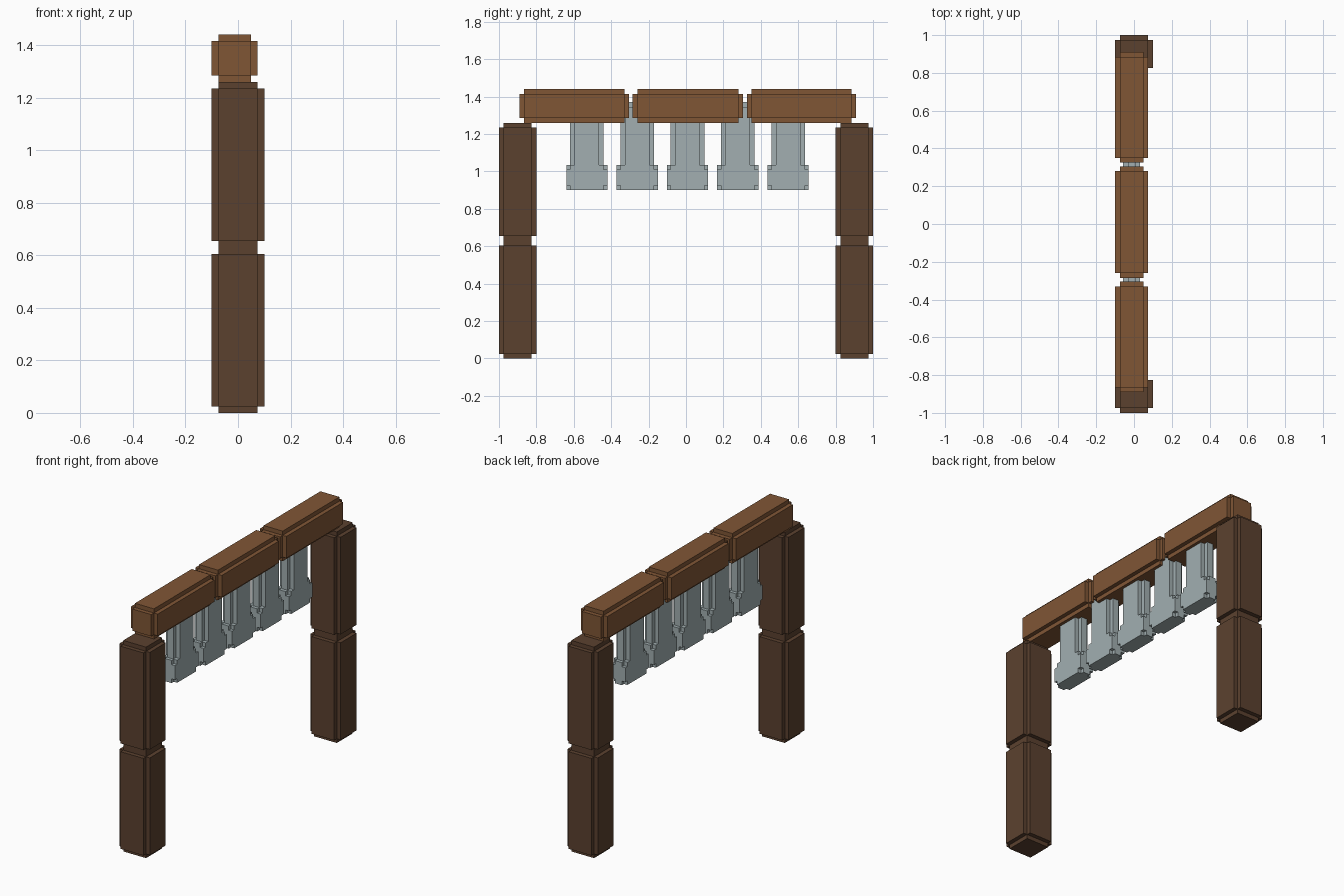
import bpy, bmesh
from mathutils import Matrix, Vector

cube = bpy.data.objects.get("Cube")
if cube:
    bpy.data.objects.remove(cube, do_unlink=True)

STEP = 0.025  # depth of the notched edges


def material(name, rgb):
    mat = bpy.data.materials.new(name)
    mat.use_nodes = True
    color = (*rgb, 1)
    mat.diffuse_color = color
    mat.node_tree.nodes["Principled BSDF"].inputs["Base Color"].default_value = color
    return mat


dark_wood = material("dark wood", (0.105, 0.053, 0.028))
warm_wood = material("warm wood", (0.216, 0.093, 0.036))
pale_metal = material("pale metal", (0.36, 0.43, 0.44))


def add_box(bm, lo, hi):
    lo, hi = Vector(lo), Vector(hi)
    matrix = Matrix.Translation((lo + hi) / 2) @ Matrix.Diagonal((*(hi - lo), 1))
    bmesh.ops.create_cube(bm, size=1, matrix=matrix)


def add_notched(bm, lo, hi):
    """Block whose every edge is cut back by one square step."""
    for axis in range(3):
        inset = Vector([0 if i == axis else STEP for i in range(3)])
        add_box(bm, Vector(lo) + inset, Vector(hi) - inset)


def finish(bm, name, mat):
    mesh = bpy.data.meshes.new(name)
    bm.to_mesh(mesh)
    bm.free()
    mesh.materials.append(mat)
    obj = bpy.data.objects.new(name, mesh)
    bpy.context.collection.objects.link(obj)


def block(name, lo, hi, mat):
    bm = bmesh.new()
    add_notched(bm, lo, hi)
    finish(bm, name, mat)


# Posts, two stacked blocks each
for side, y in (("front", -1.0), ("back", 0.8)):
    for level, z in (("lower", 0), ("upper", 0.63)):
        block(f"{side}_post_{level}", (-0.1, y, z), (0.1, y + 0.2, z + 0.63), dark_wood)

# Three beam blocks laid end to end across the posts
for name, y0, y1 in (("front", -0.89, -0.305), ("middle", -0.285, 0.305), ("back", 0.325, 0.91)):
    block(f"{name}_beam", (-0.1, y0, 1.26), (0.075, y1, 1.44), warm_wood)

# Hanging slats with a wider foot
for i in range(5):
    y = -0.53 + 0.269 * i
    bm = bmesh.new()
    add_notched(bm, (-0.058, y - 0.09, 1.01), (0.032, y + 0.09, 1.37))
    add_box(bm, (-0.058, y - 0.09, 0.90), (0.032, y + 0.09, 1.035))
    add_box(bm, (-0.058, y - 0.11, 0.925), (0.032, y + 0.11, 1.01))
    add_box(bm, (-0.035, y - 0.11, 0.90), (0.01, y + 0.11, 1.035))
    finish(bm, f"hanging_slat_{i + 1}", pale_metal)
